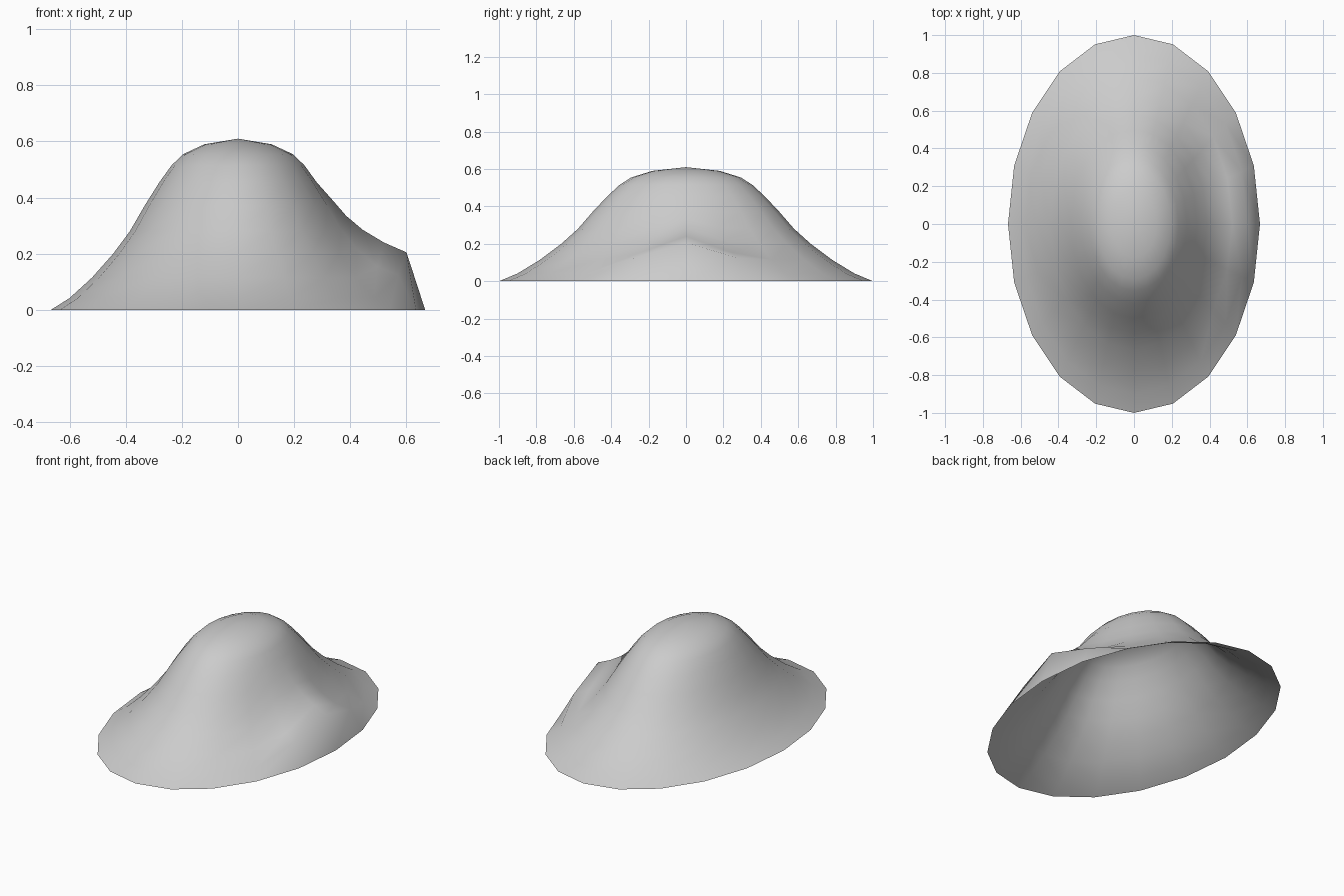
import bpy, bmesh, math

if "Cube" in bpy.data.objects:
    bpy.data.objects.remove(bpy.data.objects["Cube"])

SIDES = 20
RX, RY = 0.667, 1.0
# dome profile: (radius fraction, height), with raised heights for the +x bump column
rings = [(1.0, 0.0), (0.9, 0.042), (0.78, 0.115), (0.667, 0.2), (0.578, 0.28),
         (0.50, 0.37), (0.42, 0.455), (0.355, 0.515), (0.293, 0.555), (0.18, 0.59)]
# heights of the side bump at ring index: centre column, neighbouring columns
bump = {1: (0.205, 0.125), 2: (0.24, 0.155), 3: (0.285, 0.218),
        4: (0.335, 0.288), 5: (0.395, 0.372)}

bm = bmesh.new()
loops = []
for k, (r, z) in enumerate(rings):
    loop = []
    for i in range(SIDES):
        a = 2 * math.pi * i / SIDES
        h = z
        if k in bump:
            if i == 0:
                h = bump[k][0]
            elif i in (1, SIDES - 1):
                h = bump[k][1]
        loop.append(bm.verts.new((RX * r * math.cos(a), RY * r * math.sin(a), h)))
    loops.append(loop)

# open shell walls
for lo, hi in zip(loops, loops[1:]):
    for i in range(SIDES):
        j = (i + 1) % SIDES
        bm.faces.new((lo[i], lo[j], hi[j], hi[i]))

# crown
top = bm.verts.new((0, 0, 0.61))
for i in range(SIDES):
    bm.faces.new((loops[-1][i], loops[-1][(i + 1) % SIDES], top))

for f in bm.faces:
    f.smooth = True
mesh = bpy.data.meshes.new("dome_shell")
bm.to_mesh(mesh)
bm.free()
bpy.context.collection.objects.link(bpy.data.objects.new("dome_shell", mesh))
